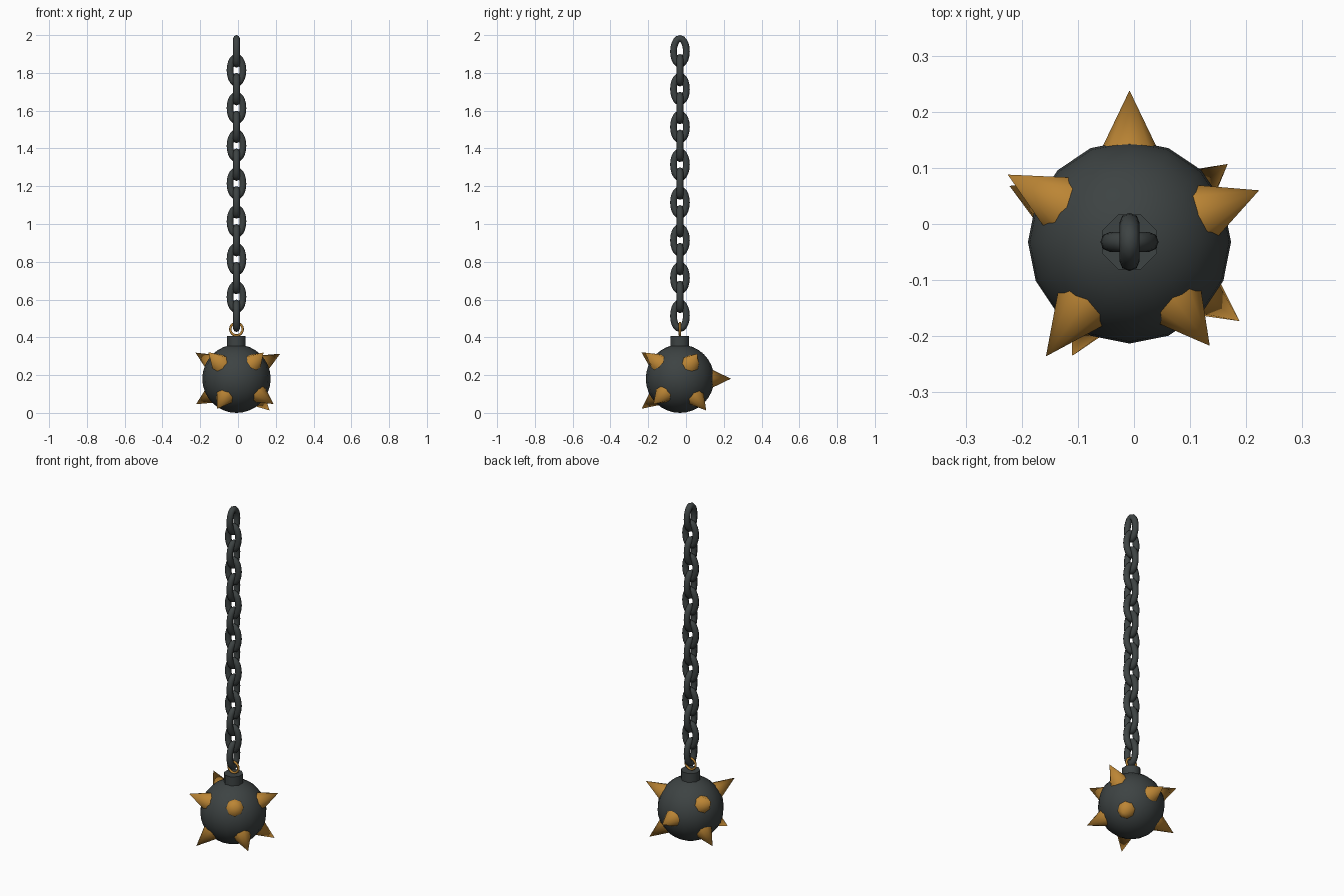
import bpy, bmesh, math
from mathutils import Vector, Matrix

if "Cube" in bpy.data.objects:
    bpy.data.objects.remove(bpy.data.objects["Cube"])

CX, CY = -0.008, -0.032           # axis of ball and chain
BALL = Vector((CX, CY, 0.181))


def material(name, rgb):
    m = bpy.data.materials.new(name)
    m.diffuse_color = (*rgb, 1)
    m.use_nodes = True
    m.node_tree.nodes["Principled BSDF"].inputs["Base Color"].default_value = m.diffuse_color
    return m


IRON = material("dark iron", (0.047, 0.056, 0.056))
BRASS = material("brass", (0.50, 0.235, 0.035))


def finish(name, bm, mat, sharp=50):
    bmesh.ops.recalc_face_normals(bm, faces=bm.faces)
    me = bpy.data.meshes.new(name)
    bm.to_mesh(me)
    bm.free()
    me.materials.append(mat)
    ob = bpy.data.objects.new(name, me)
    bpy.context.collection.objects.link(ob)
    bpy.ops.object.select_all(action='DESELECT')
    ob.select_set(True)
    bpy.context.view_layer.objects.active = ob
    bpy.ops.object.shade_smooth_by_angle(angle=math.radians(sharp))
    return ob


def oval_ring(name, center, a, b, r, axis, mat, n=20, k=8):
    """Tube of radius r swept round an upright ellipse (a wide, b tall)."""
    bm = bmesh.new()
    side = Vector((1, 0, 0)) if axis == 'X' else Vector((0, 1, 0))
    up = Vector((0, 0, 1))
    flat = side.cross(up)
    rings = []
    for i in range(n):
        t = 2 * math.pi * i / n
        p = center + side * a * math.cos(t) + up * b * math.sin(t)
        out = (side * b * math.cos(t) + up * a * math.sin(t)).normalized()
        rings.append([bm.verts.new(p + r * (out * math.cos(u) + flat * math.sin(u)))
                      for u in (2 * math.pi * j / k for j in range(k))])
    for i in range(n):
        q, s = rings[i], rings[(i + 1) % n]
        for j in range(k):
            bm.faces.new((q[j], q[(j + 1) % k], s[(j + 1) % k], s[j]))
    return finish(name, bm, mat)


# ball
bm = bmesh.new()
bmesh.ops.create_uvsphere(bm, u_segments=16, v_segments=16, radius=0.181,
                          matrix=Matrix.Translation(BALL))
finish("ball", bm, IRON)

# neck on top of the ball
bm = bmesh.new()
bmesh.ops.create_cone(bm, cap_ends=True, segments=8, radius1=0.053, radius2=0.053,
                      depth=0.09, matrix=Matrix.Translation((CX, CY, 0.362))
                      @ Matrix.Rotation(math.pi / 8, 4, 'Z'))
finish("neck", bm, IRON)

# ring joining neck and chain
oval_ring("eye_ring", Vector((CX, CY, 0.443)), 0.033, 0.033, 0.0065, 'X', BRASS)

# chain of alternating links
for i in range(15):
    oval_ring(f"chain_link_{i + 1}", Vector((CX, CY, 0.514 + 0.1 * i)),
              0.034, 0.068, 0.018, 'Y' if i % 2 == 0 else 'X', IRON)

# spikes pointing straight out of the ball, given by their tips
tips = [(0, 0.27, 0), (-0.217, 0.12, 0.138), (0.231, 0.092, 0.132),
        (-0.149, -0.204, 0.14), (0.143, -0.185, 0.138), (0.196, -0.141, -0.134),
        (0.175, 0.139, -0.168), (-0.102, -0.203, -0.159), (-0.214, 0.1, -0.135)]
for i, t in enumerate(tips):
    tip = Vector(t)
    d, base = tip.normalized(), 0.145
    depth = tip.length - base
    bm = bmesh.new()
    bmesh.ops.create_cone(bm, cap_ends=True, segments=8, radius1=0.06, radius2=0,
                          depth=depth,
                          matrix=Matrix.Translation(BALL + d * (base + depth / 2))
                          @ d.to_track_quat('Z', 'Y').to_matrix().to_4x4())
    bmesh.ops.remove_doubles(bm, verts=bm.verts, dist=1e-5)
    finish(f"spike_{i + 1}", bm, BRASS)
